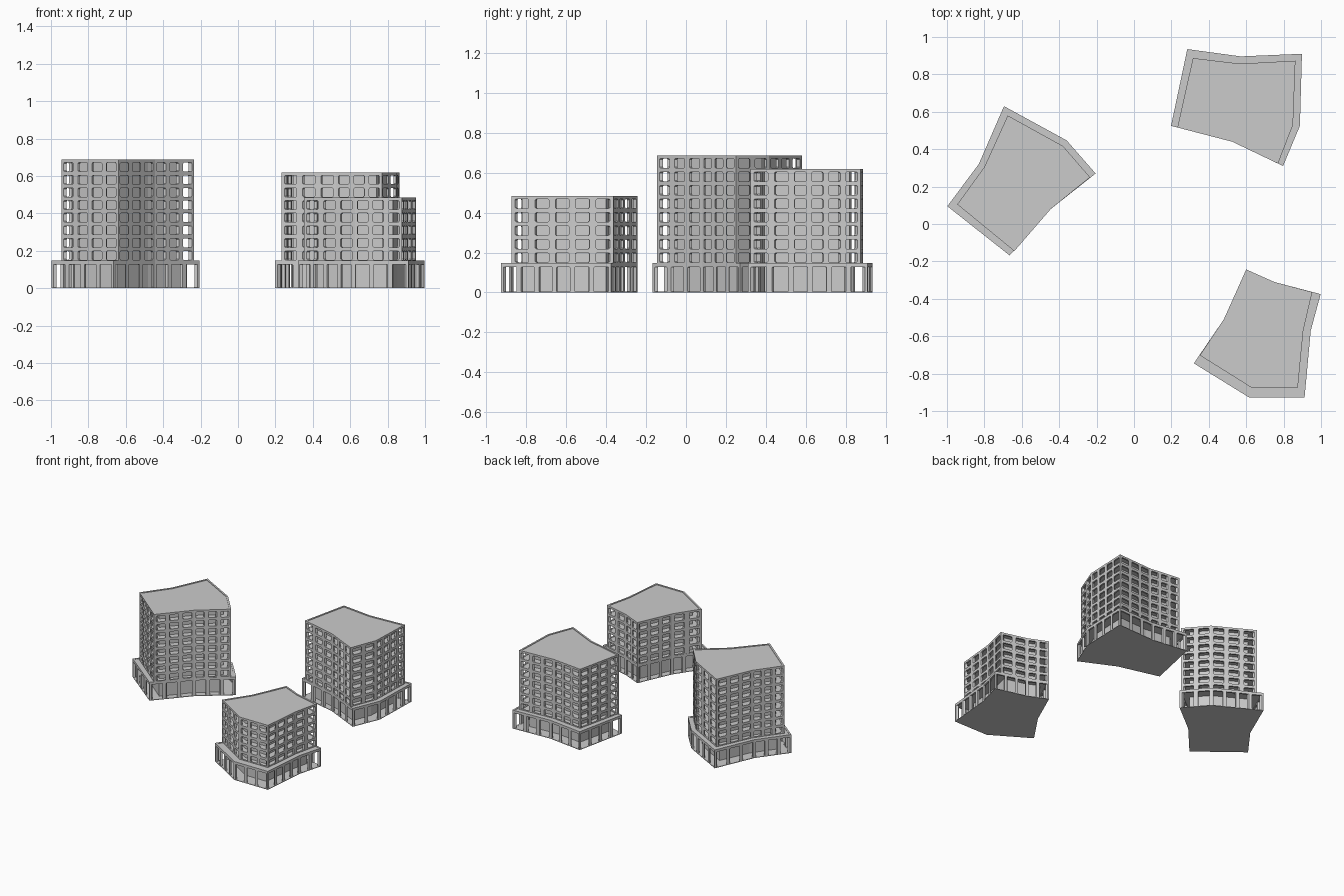
import bpy, bmesh
from mathutils import Vector

if "Cube" in bpy.data.objects:
    bpy.data.objects.remove(bpy.data.objects["Cube"])

BASE_H, STOREY, WALL, CORE, BAY = 0.147, 0.0675, 0.013, 0.052, 0.098


def ccw(pts):
    pts = [Vector(p) for p in pts]
    area = sum(a.x * b.y - b.x * a.y for a, b in zip(pts, pts[1:] + pts[:1]))
    return pts if area > 0 else pts[::-1]


def inset(pts, d):
    """Mitred inward offset of a counter-clockwise outline."""
    out = []
    for i, p in enumerate(pts):
        e1 = (p - pts[i - 1]).normalized()
        e2 = (pts[(i + 1) % len(pts)] - p).normalized()
        n1, n2 = Vector((-e1.y, e1.x)), Vector((-e2.y, e2.x))
        out.append(p + (n1 + n2) * d / (1 + n1.dot(n2)))
    return out


def finish(bm, name):
    bmesh.ops.remove_doubles(bm, verts=bm.verts, dist=1e-5)
    bmesh.ops.recalc_face_normals(bm, faces=bm.faces)
    me = bpy.data.meshes.new(name)
    bm.to_mesh(me)
    bm.free()
    bpy.context.collection.objects.link(bpy.data.objects.new(name, me))


def prism(bm, pts, z0, z1):
    lo = [bm.verts.new((p.x, p.y, z0)) for p in pts]
    hi = [bm.verts.new((p.x, p.y, z1)) for p in pts]
    bm.faces.new(lo[::-1])
    bm.faces.new(hi)
    for i in range(len(pts)):
        j = (i + 1) % len(pts)
        bm.faces.new((lo[i], lo[j], hi[j], hi[i]))


def hole_outline(u0, u1, v0, v1, c, d):
    """Opening with clipped corners, starting at the lower left."""
    return [(u0, v0 + d), (u0 + c, v0), (u1 - c, v0), (u1, v0 + d),
            (u1, v1 - d), (u1 - c, v1), (u0 + c, v1), (u0, v1 - d)]


def facade(name, outer, z0, rows, row_h, hole):
    """Thin wall ring, pierced by one opening per bay and row."""
    inner = inset(outer, WALL)
    bm = bmesh.new()
    for k in range(len(outer)):
        m = (k + 1) % len(outer)
        n = max(1, round((outer[m] - outer[k]).length / BAY))
        for i in range(n):
            for r in range(rows):
                rings = []
                for line in (outer, inner):
                    def vert(u, v):
                        p = line[k].lerp(line[m], (i + u) / n)
                        return bm.verts.new((p.x, p.y, z0 + (r + v) * row_h))
                    corner = [vert(*q) for q in ((0, 0), (1, 0), (1, 1), (0, 1))]
                    ring = [vert(*q) for q in hole]
                    for s in range(4):
                        t = (s + 1) % 4
                        a, b = ring[2 * s], ring[2 * s + 1]
                        bm.faces.new((corner[s], b, a))
                        bm.faces.new((corner[s], corner[t], ring[(2 * s + 2) % 8], b))
                    rings.append((corner, ring))
                (co, ro), (ci, ri) = rings
                for s in range(8):
                    t = (s + 1) % 8
                    bm.faces.new((ro[s], ro[t], ri[t], ri[s]))
                if r == 0:
                    bm.faces.new((co[0], co[1], ci[1], ci[0]))
                if r == rows - 1:
                    bm.faces.new((co[2], co[3], ci[3], ci[2]))
    finish(bm, name)


WINDOW = hole_outline(0.16, 0.84, 0.06, 0.76, 0.05, 0.07)
DOOR = hole_outline(0.13, 0.87, 0.03, 0.86, 0.01, 0.01)


def building(name, base, tower, floors):
    base, tower = ccw(base), ccw(tower)
    top = BASE_H + floors * STOREY
    facade(name + "_podium_arcade", base, 0, 1, BASE_H, DOOR)
    facade(name + "_tower_facade", tower, BASE_H, floors, STOREY, WINDOW)
    # ground slab and terrace slab
    bm = bmesh.new()
    inside = inset(base, WALL * 0.9)
    prism(bm, inside, 0, 0.004)
    prism(bm, inside, BASE_H - 0.014, BASE_H - 0.003)
    finish(bm, name + "_podium_slabs")
    # balcony slabs and roof
    bm = bmesh.new()
    inside = inset(tower, WALL * 0.9)
    for f in range(1, floors + 1):
        z = BASE_H + f * STOREY
        prism(bm, inside, z - 0.010, z - (0.004 if f == floors else -0.002))
    finish(bm, name + "_floor_slabs")
    # enclosed core behind the balconies
    bm = bmesh.new()
    prism(bm, inset(tower, CORE), 0.003, top - 0.007)
    finish(bm, name + "_core")


building("west_block",
         [(-.695, .63), (-.36, .447), (-.205, .27), (-.445, .08),
          (-.665, -.168), (-.998, .095), (-.83, .32)],
         [(-.675, .58), (-.38, .417), (-.235, .25), (-.445, .08),
          (-.64, -.145), (-.945, .105), (-.80, .305)], 8)

building("north_block",
         [(.285, .935), (.57, .896), (.898, .91), (.887, .525),
          (.797, .31), (.525, .44), (.198, .525)],
         [(.315, .887), (.567, .857), (.863, .873), (.85, .53),
          (.77, .323), (.525, .44), (.232, .516)], 7)

building("south_block",
         [(.6, -.243), (.75, -.31), (.998, -.375), (.945, -.57),
          (.912, -.927), (.615, -.927), (.32, -.745), (.48, -.51)],
         [(.6, -.243), (.75, -.31), (.953, -.364), (.905, -.57),
          (.876, -.873), (.625, -.873), (.352, -.702), (.48, -.51)], 5)
